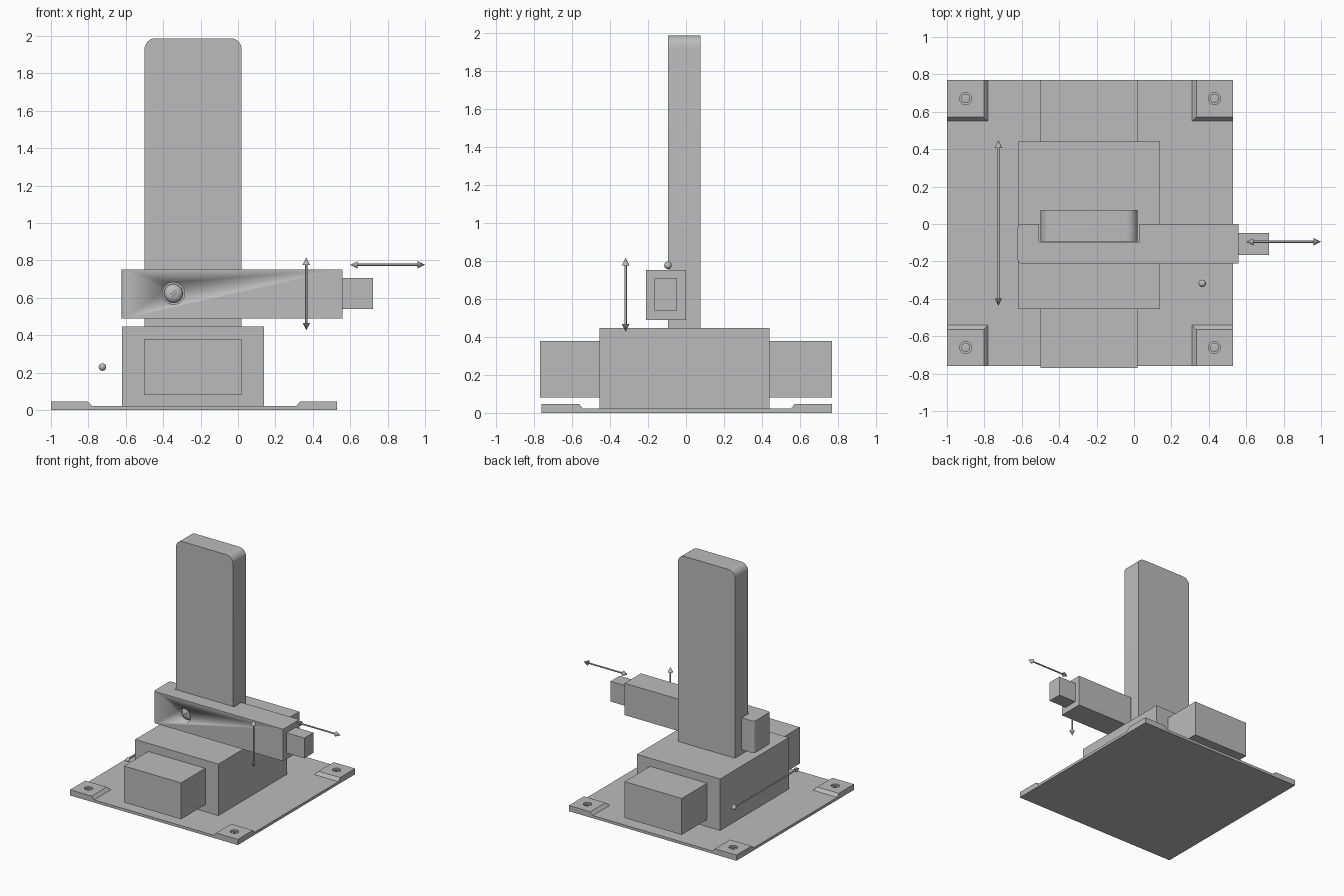
import bpy, bmesh, math
from mathutils import Vector

if "Cube" in bpy.data.objects:
    bpy.data.objects.remove(bpy.data.objects["Cube"])

grey = bpy.data.materials.new("plain grey")
grey.diffuse_color = (0.5, 0.5, 0.5, 1)
grey.use_nodes = True
grey.node_tree.nodes["Principled BSDF"].inputs["Base Color"].default_value = grey.diffuse_color


def finish(name, bm, smooth=False):
    bmesh.ops.recalc_face_normals(bm, faces=bm.faces)
    me = bpy.data.meshes.new(name)
    bm.to_mesh(me)
    bm.free()
    ob = bpy.data.objects.new(name, me)
    bpy.context.collection.objects.link(ob)
    me.materials.append(grey)
    if smooth:
        activate(ob)
        bpy.ops.object.shade_smooth_by_angle(angle=math.radians(35))
    return ob


def activate(ob):
    bpy.ops.object.select_all(action='DESELECT')
    ob.select_set(True)
    bpy.context.view_layer.objects.active = ob


def extrude(name, pts, vec, smooth=False):
    """Extrude a closed planar outline along a vector."""
    bm = bmesh.new()
    f = bm.faces.new([bm.verts.new(p) for p in pts])
    r = bmesh.ops.extrude_face_region(bm, geom=[f])
    bmesh.ops.translate(bm, vec=vec, verts=[v for v in r['geom'] if isinstance(v, bmesh.types.BMVert)])
    return finish(name, bm, smooth)


def box(name, x0, x1, y0, y1, z0, z1):
    return extrude(name, [(x0, y0, z0), (x1, y0, z0), (x1, y1, z0), (x0, y1, z0)], (0, 0, z1 - z0))


def arc(cx, cy, r, a0, a1, n=8):
    return [(cx + r * math.cos(math.radians(a0 + (a1 - a0) * i / n)),
             cy + r * math.sin(math.radians(a0 + (a1 - a0) * i / n))) for i in range(n + 1)]


def lathe(name, profile, origin, axis, segs=24):
    """Revolve (radius, height) points around an axis through origin."""
    bm = bmesh.new()
    q = Vector(axis).to_track_quat('Z', 'Y')
    rings = []
    for r, h in profile:
        angles = [2 * math.pi * i / segs for i in range(segs)] if r > 0 else [0]
        rings.append([bm.verts.new(Vector(origin) + q @ Vector((r * math.cos(a), r * math.sin(a), h)))
                      for a in angles])
    for a, b in zip(rings, rings[1:]):
        for i in range(segs):
            j = (i + 1) % segs
            if len(a) == 1:
                bm.faces.new((a[0], b[i], b[j]))
            elif len(b) == 1:
                bm.faces.new((a[i], a[j], b[0]))
            else:
                bm.faces.new((a[i], a[j], b[j], b[i]))
    return finish(name, bm, True)


def cut(ob, cutter):
    m = ob.modifiers.new("cut", 'BOOLEAN')
    m.operation, m.solver, m.object = 'DIFFERENCE', 'EXACT', cutter
    activate(ob)
    bpy.ops.object.modifier_apply(modifier="cut")
    bpy.data.objects.remove(cutter)


# base plate with four raised, screwed corner pads
box("base_plate", -1, 0.53, -0.76, 0.77, 0, 0.022)
for sx, ox in ((1, -1), (-1, 0.53)):
    for sy, oy in ((1, -0.76), (-1, 0.77)):
        bm = bmesh.new()
        lo, hi = [[bm.verts.new((ox + sx * x, oy + sy * y, z))
                   for x, y in ((0, 0), (w, 0), (w, w), (0, w))]
                  for w, z in ((0.225, 0.015), (0.197, 0.047))]
        bm.faces.new(lo)
        bm.faces.new(hi)
        for i in range(4):
            j = (i + 1) % 4
            bm.faces.new((lo[i], lo[j], hi[j], hi[i]))
        pad = finish("corner_pad", bm)
        c = (ox + sx * 0.1, oy + sy * 0.1, 0)
        cut(pad, lathe("pad_cutter", [(0, 0.026), (0.032, 0.026), (0.032, 0.1), (0, 0.1)], c, (0, 0, 1)))
        lathe("pad_screw", [(0.024, 0.02), (0.024, 0.038), (0.011, 0.04), (0.011, 0.032), (0, 0.032)],
              c, (0, 0, 1), 16)

# lower carriage and the slide running through it
box("carriage", -0.62, 0.14, -0.455, 0.44, 0.022, 0.447)
box("slide_front", -0.5, 0.02, -0.77, -0.455, 0.08, 0.38)
box("slide_back", -0.5, 0.02, 0.44, 0.77, 0.08, 0.38)

# upright column with rounded top corners
outline = ([(-0.5, 0.447), (0.02, 0.447)] + arc(-0.04, 1.928, 0.06, 0, 90)
           + arc(-0.44, 1.928, 0.06, 90, 180))
extrude("column", [(x, -0.094, z) for x, z in outline], (0, 0.17, 0), True)

# cross arm, notched around the column
outline = ([(0.56, -0.212), (0.56, 0), (0.03, 0), (0.03, -0.096), (-0.507, -0.096), (-0.507, 0)]
           + arc(-0.6, -0.022, 0.022, 90, 180, 5) + arc(-0.6, -0.19, 0.022, 180, 270, 5))
arm = extrude("cross_arm", [(x, y, 0.49) for x, y in outline], (0, 0, 0.263), True)
box("arm_slider", 0.56, 0.722, -0.167, -0.048, 0.54, 0.707)

# recessed clamp screw in the arm front
centre = (-0.345, -0.212, 0.624)
cut(arm, lathe("screw_cutter", [(0, -0.06), (0.059, -0.06), (0.059, 0.05), (0, 0.05)], centre, (0, -1, 0), 32))
head = lathe("clamp_screw", [(0, -0.062), (0.05, -0.062), (0.05, -0.045), (0.043, -0.034),
                             (0.028, -0.025), (0, -0.021)], centre, (0, -1, 0), 32)
slot = box("slot_cutter", -0.03, 0.03, -0.03, 0.03, -0.006, 0.006)
slot.location = (-0.345, -0.21, 0.624)
slot.rotation_euler = (0, math.radians(-40), 0)
bpy.context.view_layer.update()
cut(head, slot)

# double-headed travel arrows
for name, start, axis, length in (("sideways_arrow", (0.6, -0.095, 0.777), (1, 0, 0), 0.4),
                                  ("height_arrow", (0.365, -0.318, 0.427), (0, 0, 1), 0.39),
                                  ("depth_arrow", (-0.725, -0.438, 0.23), (0, 1, 0), 0.885)):
    lathe(name, [(0, 0), (0.02, 0.04), (0.006, 0.04), (0.006, length - 0.04),
                 (0.02, length - 0.04), (0, length)], start, axis, 16)
